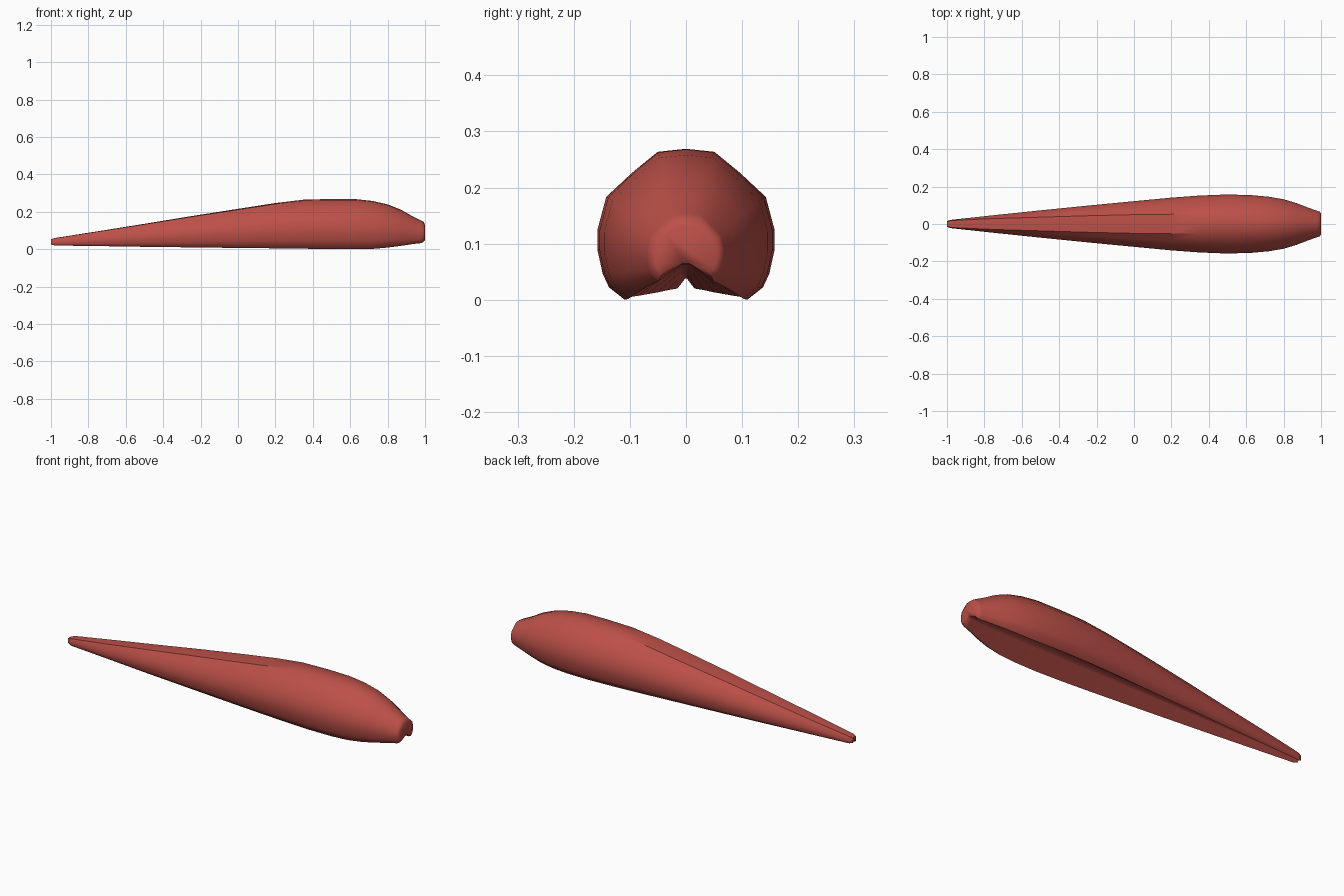
import bpy
import bmesh

if "Cube" in bpy.data.objects:
    bpy.data.objects.remove(bpy.data.objects["Cube"])

# Stations along the body: x, half width, bottom z, top z, ridge half width / half width, groove ceiling z
STATIONS = [
    (-1.00, 0.015, 0.026, 0.054, 0.80, 0.038),
    (-0.98, 0.022, 0.020, 0.060, 0.85, 0.040),
    (-0.75, 0.047, 0.017, 0.096, 0.62, 0.046),
    (-0.50, 0.073, 0.013, 0.136, 0.50, 0.052),
    (-0.25, 0.098, 0.010, 0.177, 0.45, 0.058),
    (0.00, 0.122, 0.007, 0.216, 0.41, 0.063),
    (0.20, 0.141, 0.005, 0.247, 0.37, 0.067),
    (0.35, 0.152, 0.003, 0.265, 0.34, 0.069),
    (0.50, 0.158, 0.001, 0.269, 0.32, 0.070),
    (0.63, 0.154, 0.000, 0.268, 0.32, 0.070),
    (0.72, 0.146, 0.002, 0.258, 0.32, 0.069),
    (0.80, 0.132, 0.009, 0.240, 0.33, 0.067),
    (0.87, 0.111, 0.018, 0.212, 0.34, 0.065),
    (0.93, 0.088, 0.027, 0.178, 0.35, 0.064),
    (0.98, 0.070, 0.033, 0.153, 0.36, 0.063),
    (0.993, 0.066, 0.040, 0.146, 0.36, 0.064),
    (1.00, 0.056, 0.050, 0.130, 0.36, 0.066),
]
RIDGE, LIP, CORNER = 1, 8, 9     # creased points of the half section


def half_section(w, z0, z1, ridge, groove):
    """Half outline from the top centre, round the flank, into the groove."""
    h = z1 - z0
    side = max(0.90, ridge + 0.05)
    outline = [(0, 1), (ridge, 0.98), ((ridge + side) / 2, 0.84), (side, 0.68),
               (1, 0.46), (1, 0.33), (0.94, 0.17), (0.87, 0.08), (0.70, 0)]
    pts = [(y * w, z0 + z * h) for y, z in outline]
    return pts + [(0.16 * w, groove - 0.10 * (groove - z0)), (0.09 * w, groove), (0, groove)]


red = bpy.data.materials.new("soft red")
red.diffuse_color = (0.50, 0.08, 0.065, 1)
red.use_nodes = True
red.node_tree.nodes["Principled BSDF"].inputs["Base Color"].default_value = red.diffuse_color

# Grooved tapering body, lofted through the stations
bm = bmesh.new()
rings = []
for x, w, z0, z1, ridge, groove in STATIONS:
    half = half_section(w, z0, z1, ridge, groove)
    loop = half + [(-y, z) for y, z in half[-2:0:-1]]
    rings.append([bm.verts.new((x, y, z)) for y, z in loop])
n = len(rings[0])
for a, b in zip(rings, rings[1:]):
    for i in range(n):
        j = (i + 1) % n
        bm.faces.new((a[i], a[j], b[j], b[i]))
bm.faces.new(rings[0])
bm.faces.new(rings[-1][::-1])
bmesh.ops.recalc_face_normals(bm, faces=bm.faces)
for f in bm.faces:
    f.smooth = True


def crease(v1, v2):
    bm.edges.get((v1, v2)).smooth = False


# Creases: back ridges fade out at the shoulder, the groove lips run full length
for a, b in zip(rings, rings[1:]):
    for i in (RIDGE, LIP, CORNER):
        if i == RIDGE and b[0].co.x > 0.36:
            continue
        crease(a[i], b[i])
        crease(a[n - i], b[n - i])
for ring in (rings[0], rings[1], rings[-3]):
    for i in range(n):
        crease(ring[i], ring[(i + 1) % n])

mesh = bpy.data.meshes.new("grooved_body")
bm.to_mesh(mesh)
bm.free()
mesh.materials.append(red)
body = bpy.data.objects.new("grooved_body", mesh)
bpy.context.collection.objects.link(body)
